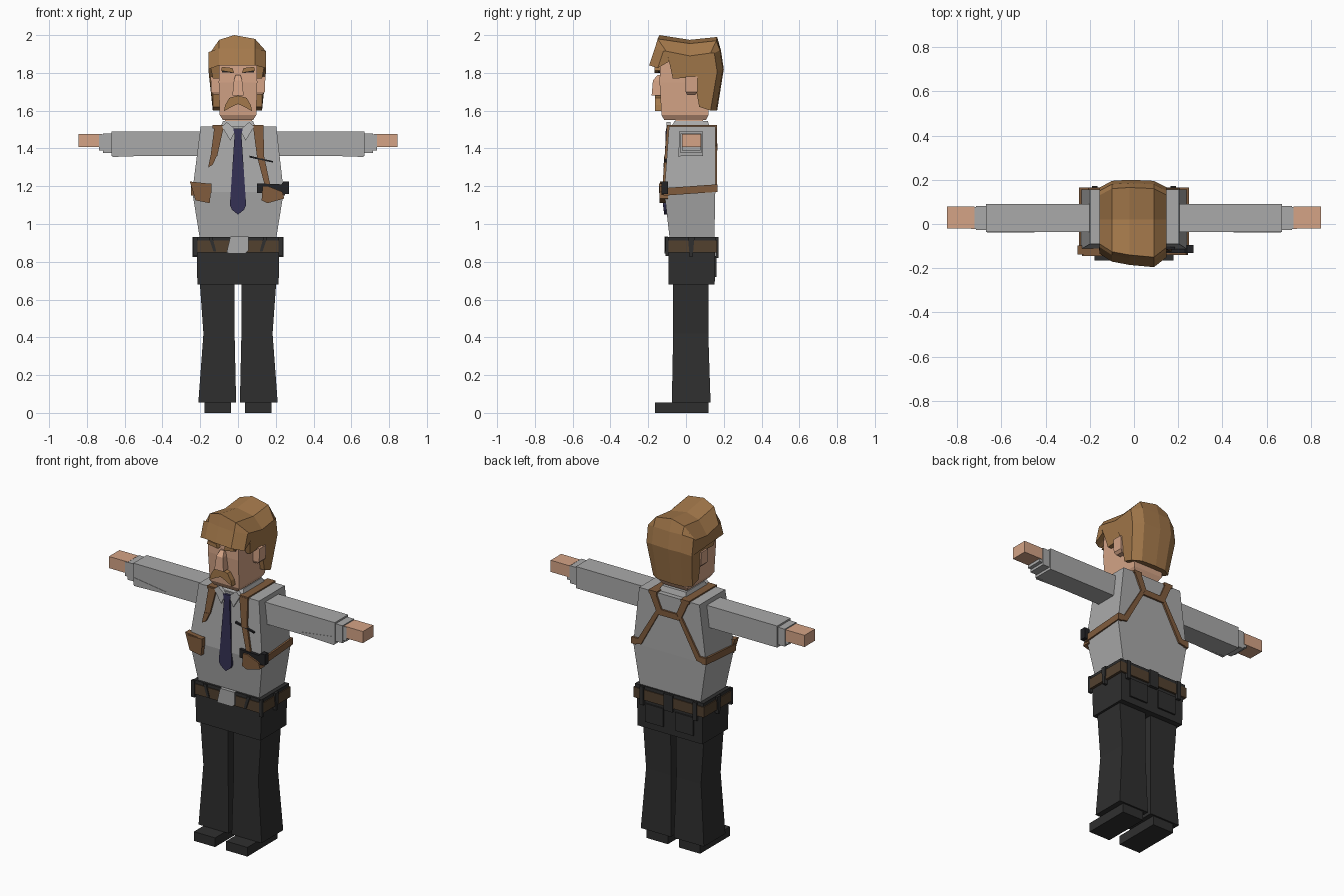
import bpy
import bmesh


def material(name, r, g, b):
    m = bpy.data.materials.new(name)
    m.diffuse_color = (r, g, b, 1)
    return m


SHIRT = material("shirt grey", .40, .40, .40)
COLLAR = material("collar light grey", .49, .49, .49)
TROUSER = material("trouser charcoal", .028, .028, .028)
SKIN = material("skin", .66, .37, .24)
HAIR = material("hair ginger", .37, .19, .070)
LEATHER = material("harness leather", .22, .108, .048)
BELT = material("belt brown", .085, .052, .028)
NAVY = material("tie navy", .034, .030, .088)
BLACK = material("black metal", .016, .016, .018)


def loft(name, rings, mat):
    """Skin equal-length vertex loops and close both ends."""
    bm = bmesh.new()
    loops = [[bm.verts.new(p) for p in ring] for ring in rings]
    n = len(loops[0])
    for a, b in zip(loops, loops[1:]):
        for i in range(n):
            j = (i + 1) % n
            bm.faces.new((a[i], a[j], b[j], b[i]))
    bm.faces.new(loops[0])
    bm.faces.new(loops[-1])
    bmesh.ops.recalc_face_normals(bm, faces=bm.faces)
    me = bpy.data.meshes.new(name)
    bm.to_mesh(me)
    bm.free()
    me.materials.append(mat)
    ob = bpy.data.objects.new(name, me)
    bpy.context.collection.objects.link(ob)
    return ob


def rect(x0, x1, y0, y1, z):
    return [(x0, y0, z), (x1, y0, z), (x1, y1, z), (x0, y1, z)]


def box(name, x0, x1, y0, y1, z0, z1, mat):
    return loft(name, [rect(x0, x1, y0, y1, z0), rect(x0, x1, y0, y1, z1)], mat)


def front(z):
    return -.115 + (.09 - .115) * -(z - 1.17) / .34 if z > 1.17 else -.085 - .03 * (z - .92) / .25


def back(z):
    return .155


def panel(name, outline, mat, surf=front, out=.012, side=-1):
    """Thin plate with an x-z outline, lying on the torso front or back."""
    return loft(name, [[(x, surf(z) + side * out, z) for x, z in outline],
                       [(x, surf(z) - side * .01, z) for x, z in outline]], mat)


def flat(y):
    return lambda z: y


# Legs, shoes, arms and hands, mirrored
for s, side in ((-1, "right"), (1, "left")):
    box(side + "_shoe", s * .037, s * .178, -.165, .12, 0, .055, TROUSER)
    loft(side + "_leg", [rect(s * .01, s * .21, -.075, .13, .055),
                         rect(s * .018, s * .183, -.068, .118, .42),
                         rect(s * .018, s * .203, -.07, .12, .70)], TROUSER)
    box(side + "_sleeve", s * .17, s * .67, -.037, .09, 1.36, 1.49, SHIRT)
    loft(side + "_sleeve_fold", [
        [(s * .45, -.039, 1.362), (s * .665, -.039, 1.355), (s * .665, -.039, 1.405), (s * .45, -.039, 1.375)],
        [(s * .45, -.03, 1.362), (s * .665, -.03, 1.358), (s * .665, -.03, 1.405), (s * .45, -.03, 1.375)]], SHIRT)
    box(side + "_cuff", s * .66, s * .715, -.028, .082, 1.375, 1.48, SHIRT)
    box(side + "_cuff_end", s * .70, s * .737, -.022, .077, 1.39, 1.474, SHIRT)
    box(side + "_hand", s * .72, s * .845, -.02, .08, 1.407, 1.477, SKIN)

# Trouser seat with waistband, pockets and belt
loft("trouser_seat", [rect(-.215, .215, -.092, .152, .68), rect(-.22, .22, -.092, .155, .92)], TROUSER)
box("waistband", -.228, .228, -.1, .16, .905, .932, TROUSER)
box("belt", -.234, .234, -.104, .165, .85, .912, BELT)
for s in (-1, 1):
    panel("back_pocket", [(s * .04, .72), (s * .16, .72), (s * .16, .83), (s * .04, .83)],
          TROUSER, flat(.154), .008, 1)
    panel("front_belt_loop", [(s * .115, .855), (s * .13, .855), (s * .155, .93), (s * .135, .93)],
          TROUSER, flat(-.104), .006)
    panel("back_belt_loop", [(s * .165, .82), (s * .19, .82), (s * .19, .93), (s * .165, .93)],
          TROUSER, flat(.165), .007, 1)
    loft("side_belt_loop", [rect(s * .21, s * .241, .02, .035, .825),
                            rect(s * .21, s * .241, .01, .045, .93)], TROUSER)
    panel("belt_end_tab", [(s * .215, .83), (s * .236, .83), (s * .236, .93), (s * .215, .93)],
          TROUSER, flat(-.103), .005)
panel("center_back_loop", [(-.03, .83), (.03, .83), (.03, .93), (-.03, .93)], TROUSER, flat(.165), .008, 1)
panel("shirt_tail", [(-.05, .845), (.04, .845), (.055, .86), (.055, .935), (-.04, .935), (-.06, .85)],
      SHIRT, flat(-.104), .009)

# Torso, wider at chest height
loft("torso", [rect(-.20, .20, -.085, .15, .91), rect(-.242, .242, -.115, .155, 1.17),
               rect(-.198, .203, -.09, .155, 1.515)], SHIRT)

# Collar, neck and tie
loft("collar_band", [rect(-.095, .095, -.085, .13, 1.505), rect(-.08, .08, -.06, .115, 1.545)], SHIRT)
box("neck", -.07, .075, -.055, .09, 1.50, 1.57, SKIN)
for s in (-1, 1):
    panel("collar_flap", [(s * .012, 1.5), (s * .04, 1.44), (s * .085, 1.515), (s * .06, 1.54)],
          COLLAR, flat(-.092), .012)
panel("tie_knot", [(-.018, 1.47), (.018, 1.47), (.025, 1.505), (-.025, 1.505)], NAVY, out=.016)
panel("tie", [(0, 1.05), (.032, 1.075), (.043, 1.1), (.018, 1.475), (-.018, 1.475), (-.043, 1.1), (-.032, 1.075)],
      NAVY, out=.015)
panel("chest_pocket_edge", [(.06, 1.352), (.185, 1.325), (.185, 1.333), (.06, 1.362)], BLACK, out=.012)

# Shoulder harness: front, top and back straps with side bands
panel("right_front_strap", [(-.125, 1.515), (-.075, 1.515), (-.11, 1.36), (-.145, 1.36)], LEATHER)
panel("right_strap_end", [(-.11, 1.365), (-.145, 1.365), (-.158, 1.30), (-.135, 1.312)], LEATHER, out=.014)
panel("left_front_strap", [(.08, 1.515), (.135, 1.515), (.138, 1.36), (.17, 1.21), (.14, 1.21), (.10, 1.36)], LEATHER)
for s in (-1, 1):
    box("shoulder_strap", s * .08, s * .135, -.10, .165, 1.505, 1.523, LEATHER)
    panel("upper_back_strap", [(s * .09, 1.52), (s * .135, 1.52), (s * .075, 1.39), (s * .05, 1.425)],
          LEATHER, back, .01, 1)
    panel("lower_back_strap", [(s * .05, 1.425), (s * .08, 1.42), (s * .205, 1.21), (s * .243, 1.21),
                               (s * .243, 1.17), (s * .185, 1.18)], LEATHER, back, .01, 1)
    loft("side_band", [[(s * x, .166, 1.17), (s * x, .166, 1.21), (s * x, -.12, 1.19), (s * x, -.12, 1.15)]
                       for x in (.22, .249)], LEATHER)
panel("back_crossbar", [(-.075, 1.39), (.075, 1.39), (.055, 1.425), (-.055, 1.425)], LEATHER, back, .011, 1)

# Pouch on one side, holster and pistol on the other
panel("pouch", [(-.225, 1.125), (-.15, 1.11), (-.14, 1.2), (-.165, 1.215), (-.255, 1.225)], LEATHER, flat(-.108), .03)
panel("pouch_flap", [(-.225, 1.17), (-.14, 1.165), (-.14, 1.215), (-.235, 1.215)], LEATHER, flat(-.11), .034)
panel("holster", [(.125, 1.125), (.155, 1.11), (.245, 1.135), (.235, 1.17), (.16, 1.2), (.13, 1.2)],
      LEATHER, flat(-.106), .034)
panel("pistol", [(.10, 1.165), (.225, 1.155), (.27, 1.16), (.27, 1.225), (.24, 1.225), (.23, 1.21), (.10, 1.215)],
      BLACK, flat(-.106), .024)

# Head and ears
loft("head", [rect(-.08, .08, -.115, .105, 1.55), rect(-.097, .097, -.13, .12, 1.578),
              rect(-.102, .102, -.14, .12, 1.75), rect(-.10, .10, -.135, .12, 1.9)], SKIN)
for s in (-1, 1):
    loft("ear", [rect(s * .09, s * .128, .005, .05, 1.685), rect(s * .09, s * .142, -.002, .06, 1.70),
                 rect(s * .09, s * .145, -.002, .06, 1.78)], SKIN)
    # Brows and eyes
    panel("eyebrow", [(s * .02, 1.80), (s * .09, 1.812), (s * .085, 1.832), (s * .03, 1.826)],
          HAIR, flat(-.137), .03)
    panel("eye", [(s * .03, 1.80), (s * .085, 1.803), (s * .085, 1.812), (s * .03, 1.81)], BLACK, flat(-.137), .009)
    # Moustache half
    panel("moustache", [(0, 1.635), (s * .03, 1.622), (s * .075, 1.597), (s * .068, 1.63), (s * .045, 1.668), (0, 1.68)],
          HAIR, flat(-.135), .03)
loft("nose", [rect(-.03, .03, -.182, -.12, 1.68), rect(-.022, .022, -.175, -.12, 1.76),
              rect(-.012, .012, -.15, -.12, 1.79)], SKIN)

# Hair: a side profile lofted across x, swept forward on one side
profile = [(-.15, 2.0), (.02, 1.975), (.165, 1.99), (.185, 1.92), (.20, 1.82), (.165, 1.6), (.07, 1.62),
           (.055, 1.70), (.04, 1.775), (-.07, 1.77), (-.095, 1.90), (-.135, 1.875), (-.195, 1.84), (-.165, 1.93)]
# x, drop of the crown, drop of the middle, shift of the fringe, shift of the back
stations = [(-.155, .105, .02, .06, -.035), (-.10, .025, 0, .025, -.005), (-.02, 0, 0, .01, 0),
            (.09, .02, 0, 0, -.005), (.148, .085, .015, .045, -.035)]
slices = []
for x, crown, mid, fringe, rear in stations:
    ring = []
    for y, z in profile:
        taper = 1 if z > 1.8 else .86
        drop = crown if z > 1.95 else mid if z > 1.8 else 0
        ring.append((x * taper, y + (fringe if y < -.1 else rear if y > .1 else 0), z - drop))
    slices.append(ring)
loft("hair", slices, HAIR)
